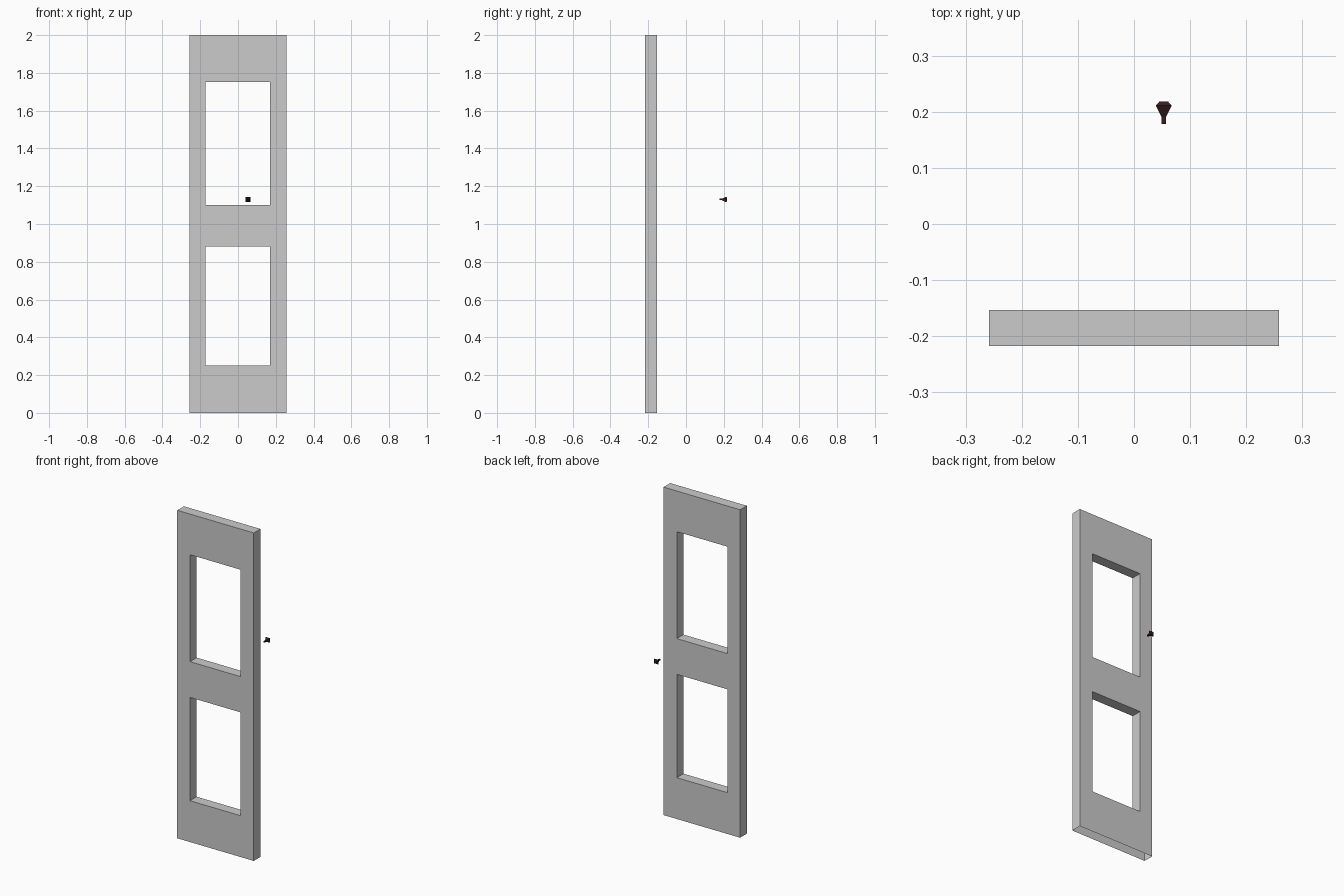
import bpy, bmesh

if "Cube" in bpy.data.objects:
    bpy.data.objects.remove(bpy.data.objects["Cube"])


def finish(bm, name):
    bmesh.ops.recalc_face_normals(bm, faces=bm.faces)
    mesh = bpy.data.meshes.new(name)
    bm.to_mesh(mesh)
    bm.free()
    obj = bpy.data.objects.new(name, mesh)
    bpy.context.collection.objects.link(obj)
    return obj


# Door frame: a grid of panels with two window cells left out, then thickened
xs = [-0.258, -0.172, 0.169, 0.258]
zs = [0.0, 0.252, 0.882, 1.10, 1.752, 2.0]
y_front, y_back = -0.217, -0.153
windows = {(1, 1), (1, 3)}

bm = bmesh.new()
grid = [[bm.verts.new((x, y_front, z)) for z in zs] for x in xs]
for i in range(len(xs) - 1):
    for k in range(len(zs) - 1):
        if (i, k) not in windows:
            bm.faces.new((grid[i][k], grid[i + 1][k],
                          grid[i + 1][k + 1], grid[i][k + 1]))
front = bm.faces[:]
back = bmesh.ops.extrude_face_region(bm, geom=front, use_keep_orig=True)["geom"]
bmesh.ops.translate(bm, vec=(0, y_back - y_front, 0),
                    verts=[g for g in back if isinstance(g, bmesh.types.BMVert)])
bmesh.ops.recalc_face_normals(bm, faces=bm.faces)
# The underside is open
bottom = [f for f in bm.faces if all(v.co.z < 0.001 for v in f.verts)]
bmesh.ops.delete(bm, geom=bottom, context='FACES')
finish(bm, "door_frame")

# Door knob: square stem flaring to a bevelled head, as (y, half width) rings
profile = [(0.178, 0.004), (0.191, 0.004), (0.211, 0.014), (0.218, 0.008)]
cx, cz = 0.053, 1.13
bm = bmesh.new()
rings = [[bm.verts.new((cx + sx * r, y, cz + sz * r))
          for sx, sz in ((-1, -1), (1, -1), (1, 1), (-1, 1))]
         for y, r in profile]
for a, b in zip(rings, rings[1:]):
    for j in range(4):
        n = (j + 1) % 4
        bm.faces.new((a[j], a[n], b[n], b[j]))
bm.faces.new(rings[0])
bm.faces.new(rings[-1])
knob = finish(bm, "door_knob")
mat = bpy.data.materials.new("dark_brown")
mat.diffuse_color = (0.04, 0.012, 0.014, 1)
mat.use_nodes = True
mat.node_tree.nodes["Principled BSDF"].inputs["Base Color"].default_value = mat.diffuse_color
knob.data.materials.append(mat)
